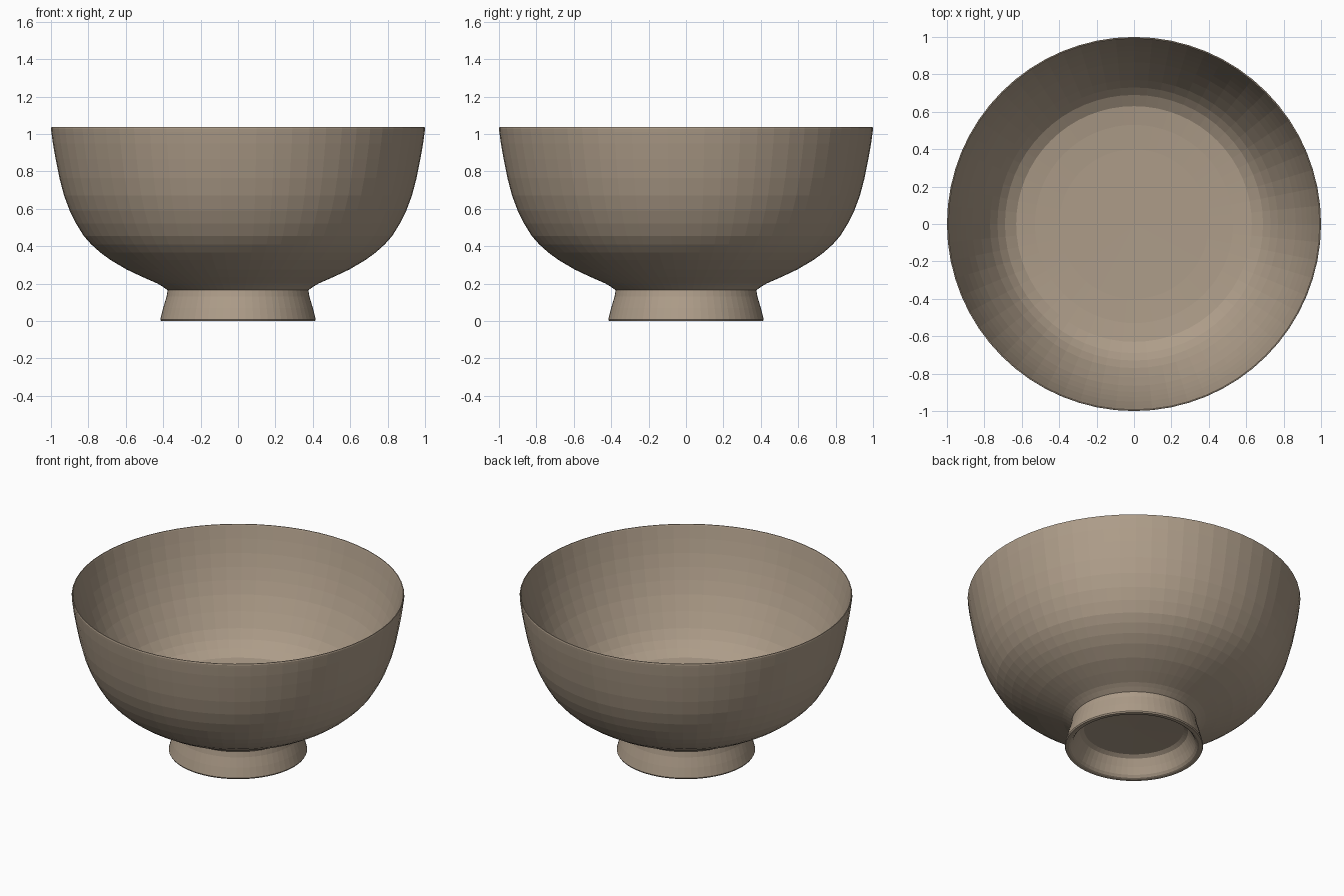
import bpy, bmesh, math

if "Cube" in bpy.data.objects:
    bpy.data.objects.remove(bpy.data.objects["Cube"])

SEGMENTS = 64


def lathe(name, profile, material):
    """Revolve an (r, z) profile around the z axis into a closed, faceted mesh."""
    bm = bmesh.new()
    verts = [bm.verts.new((r, 0, z)) for r, z in profile]
    edges = [bm.edges.new(pair) for pair in zip(verts, verts[1:])]
    bmesh.ops.spin(bm, geom=verts + edges, cent=(0, 0, 0), axis=(0, 0, 1),
                   angle=2 * math.pi, steps=SEGMENTS)
    bmesh.ops.remove_doubles(bm, verts=bm.verts[:], dist=1e-4)
    bmesh.ops.recalc_face_normals(bm, faces=bm.faces[:])
    mesh = bpy.data.meshes.new(name)
    bm.to_mesh(mesh)
    bm.free()
    mesh.materials.append(material)
    obj = bpy.data.objects.new(name, mesh)
    bpy.context.collection.objects.link(obj)
    return obj


clay = bpy.data.materials.new("clay")
clay.diffuse_color = (.42, .335, .25, 1)
clay.use_nodes = True
clay.node_tree.nodes["Principled BSDF"].inputs["Base Color"].default_value = clay.diffuse_color

# Hollow underside and flared foot ring
foot = [(0, .125), (.3, .12), (.325, .105), (.35, .06),
        (.37, .018), (.382, .004), (.392, 0), (.412, 0), (.416, .008),
        (.40, .07), (.382, .13), (.376, .165)]

# Outer wall from foot to rim
outer = [(.405, .185), (.43, .2), (.51, .235), (.595, .275), (.68, .325),
         (.735, .365), (.785, .41), (.825, .455), (.865, .52), (.90, .59),
         (.93, .67), (.955, .765), (.975, .865), (.99, .95), (.998, 1.01),
         (1.0, 1.028)]

# Thin lip
lip = [(.998, 1.036), (.993, 1.036), (.99, 1.028)]

# Inner wall, thickening down to the flat floor
inner = [(.972, .95), (.95, .865), (.925, .785), (.898, .71), (.865, .63),
         (.82, .54), (.77, .45), (.73, .395), (.69, .355),
         (.63, .32), (.53, .308), (.4, .302), (0, .3)]

lathe("bowl", foot + outer + lip + inner, clay)
